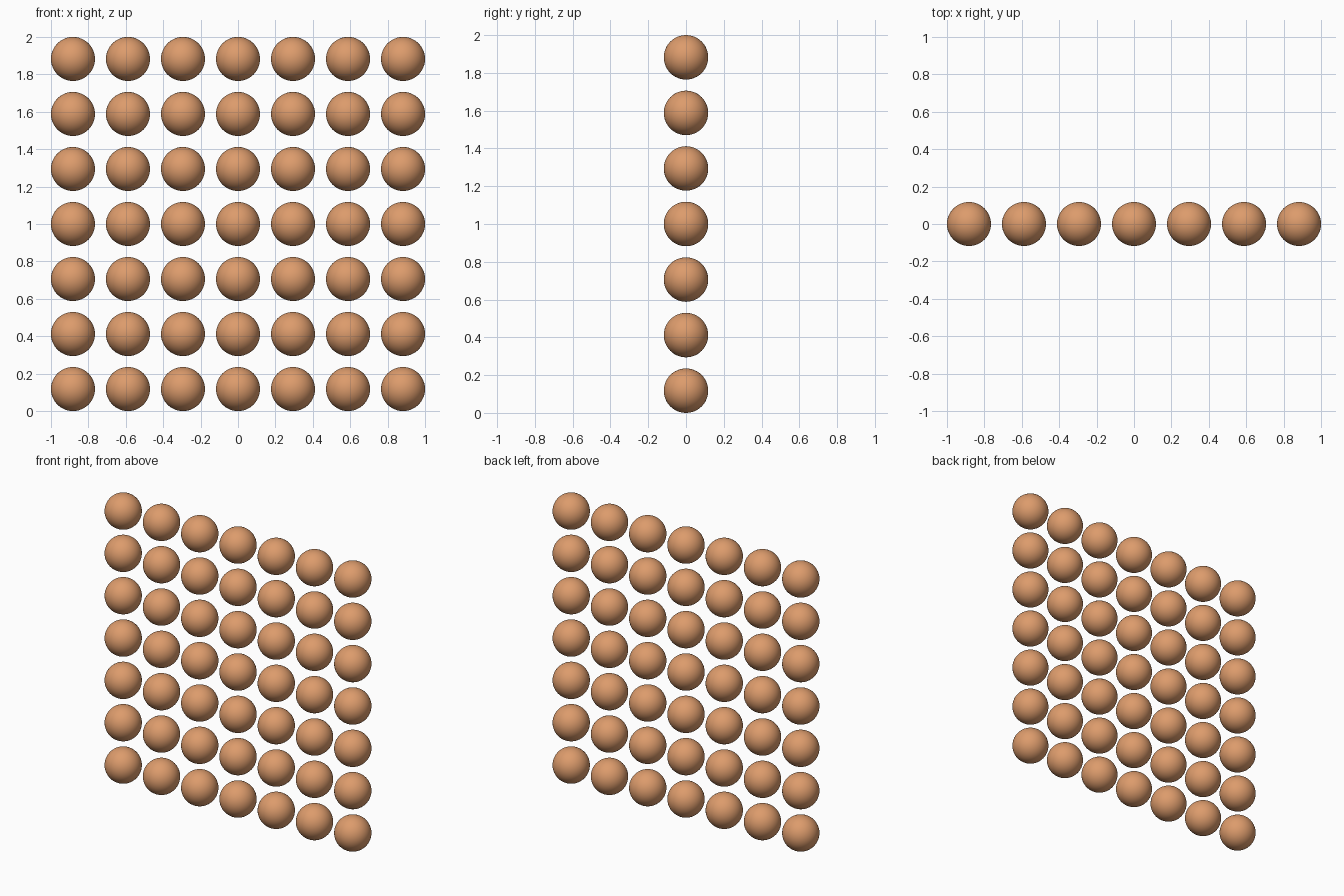
import bpy
import bmesh

if "Cube" in bpy.data.objects:
    bpy.data.objects.remove(bpy.data.objects["Cube"])

COUNT = 7
RADIUS = 2 / 17            # seven balls spaced 2.5 radii apart span 2 units
STEP = 2.5 * RADIUS

# Copper-coloured material
copper = bpy.data.materials.new("copper")
copper.diffuse_color = (0.72, 0.33, 0.15, 1)
copper.use_nodes = True
copper.node_tree.nodes["Principled BSDF"].inputs["Base Color"].default_value = copper.diffuse_color

# One smooth ball mesh shared by the whole grid
mesh = bpy.data.meshes.new("ball")
bm = bmesh.new()
bmesh.ops.create_uvsphere(bm, u_segments=48, v_segments=24, radius=RADIUS)
for face in bm.faces:
    face.smooth = True
bm.to_mesh(mesh)
bm.free()
mesh.materials.append(copper)

# Upright square grid of balls
for row in range(COUNT):
    for col in range(COUNT):
        ball = bpy.data.objects.new(f"ball_row{row + 1}_column{col + 1}", mesh)
        ball.location = ((col - (COUNT - 1) / 2) * STEP, 0, RADIUS + row * STEP)
        bpy.context.collection.objects.link(ball)
